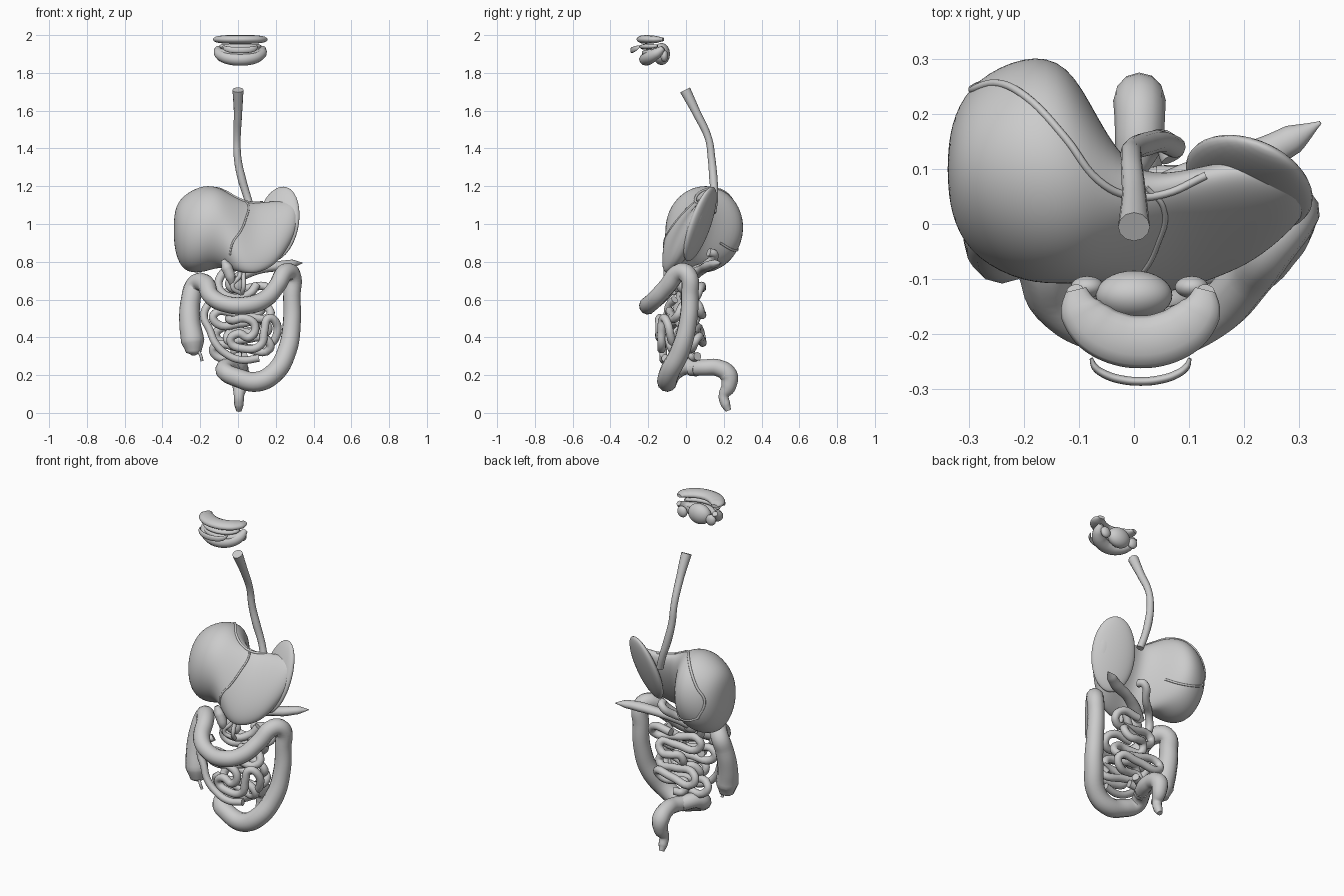
import bpy
import bmesh
from math import sin, cos, pi, radians
from mathutils import Vector, Matrix, Euler
from mathutils.bvhtree import BVHTree

default_cube = bpy.data.objects.get("Cube")
if default_cube:
    bpy.data.objects.remove(default_cube, do_unlink=True)

# One plain colour for every organ
grey = bpy.data.materials.new("plain grey")
grey.use_nodes = True
grey.diffuse_color = (0.6, 0.6, 0.6, 1)
grey.node_tree.nodes["Principled BSDF"].inputs["Base Color"].default_value = (0.6, 0.6, 0.6, 1)


def finish(name, bm):
    """Turn a bmesh into a smooth shaded object."""
    bmesh.ops.recalc_face_normals(bm, faces=bm.faces)
    for face in bm.faces:
        face.smooth = True
    mesh = bpy.data.meshes.new(name)
    bm.to_mesh(mesh)
    bm.free()
    mesh.materials.append(grey)
    obj = bpy.data.objects.new(name, mesh)
    bpy.context.collection.objects.link(obj)
    return obj


def tube(name, points, radii, flat=1.0, level=0.0):
    """Smooth tube through the points; radii may be one number or one per point.
    flat squashes the tube towards the height called level."""
    if not isinstance(radii, (list, tuple)):
        radii = [radii] * len(points)
    curve = bpy.data.curves.new(name, "CURVE")
    curve.dimensions = "3D"
    curve.bevel_depth = 1.0
    curve.bevel_resolution = 4
    curve.resolution_u = 6
    curve.use_fill_caps = True
    spline = curve.splines.new("BEZIER")
    spline.bezier_points.add(len(points) - 1)
    for knot, point, radius in zip(spline.bezier_points, points, radii):
        knot.co = point
        knot.radius = radius
        knot.handle_left_type = knot.handle_right_type = "AUTO"
    helper = bpy.data.objects.new(name + " path", curve)
    bpy.context.collection.objects.link(helper)
    bpy.context.view_layer.update()
    graph = bpy.context.evaluated_depsgraph_get()
    mesh = bpy.data.meshes.new_from_object(helper.evaluated_get(graph))
    bm = bmesh.new()
    bm.from_mesh(mesh)
    for vert in bm.verts:
        vert.co.z = level + (vert.co.z - level) * flat
    bpy.data.objects.remove(helper, do_unlink=True)
    bpy.data.meshes.remove(mesh)
    return finish(name, bm)


def ellipsoid(name, centre, size, turn=(0, 0, 0)):
    bm = bmesh.new()
    place = Matrix.LocRotScale(Vector(centre), Euler([radians(a) for a in turn]), Vector(size))
    bmesh.ops.create_uvsphere(bm, u_segments=32, v_segments=20, radius=1, matrix=place)
    return finish(name, bm)


def loft(name, sections, sides=24):
    """Skin tilted ellipses standing across x: (x, y, z, depth, height, tilt)."""
    bm = bmesh.new()
    rings = []
    for x, y, z, depth, height, tilt in sections:
        lean = radians(tilt)
        ring = []
        for i in range(sides):
            angle = 2 * pi * i / sides
            a, b = depth * cos(angle), height * sin(angle)
            ring.append(bm.verts.new((x, y + a * cos(lean) + b * sin(lean),
                                      z + b * cos(lean) - a * sin(lean))))
        rings.append(ring)
    for first, second in zip(rings, rings[1:]):
        for i in range(sides):
            j = (i + 1) % sides
            bm.faces.new((first[i], first[j], second[j], second[i]))
    bm.faces.new(rings[0])
    bm.faces.new(rings[-1])
    obj = finish(name, bm)
    smooth = obj.modifiers.new("smooth", "SUBSURF")
    smooth.levels = smooth.render_levels = 2
    return obj


# Liver: deep rounded lobe tapering to a thin leaning lobe
liver = loft("liver", [
    (-.34, .1, .97, .03, .05, 0), (-.33, .1, .965, .1, .13, 5),
    (-.29, .1, .95, .165, .205, 8), (-.2, .1, .97, .21, .235, 10),
    (-.12, .095, .985, .205, .22, 12), (-.065, .04, .97, .145, .21, 18),
    (0, -.02, .94, .08, .21, 24), (.08, -.015, .92, .06, .21, 27),
    (.16, .01, .94, .06, .2, 27), (.22, .025, .965, .055, .175, 27),
    (.28, .045, 1.01, .042, .12, 25), (.315, .05, 1.04, .015, .06, 25)])
ellipsoid("liver_left_flap", (.21, .075, 1), (.122, .035, .21), (-20, 0, -24))

# Ligament bands laid on the liver surface
bpy.context.view_layer.update()
surface = BVHTree.FromObject(liver, bpy.context.evaluated_depsgraph_get())


def on_liver(points):
    return [surface.find_nearest(Vector(p))[0] for p in points]


tube("dividing_ligament", on_liver([
    (.03, .07, 1.15), (.06, .02, 1.12), (.05, -.06, 1.04), (.02, -.1, .97),
    (-.03, -.13, .9), (-.07, -.15, .82)]), .005)
tube("crown_ligament", on_liver([
    (-.28, .3, .88), (-.3, .25, 1), (-.26, .27, 1.08), (-.2, .24, 1.15), (-.12, .16, 1.2),
    (-.06, .08, 1.18), (0, .05, 1.15), (.06, .05, 1.13), (.13, .09, 1.12)]), .007)
tube("underside_ligament", on_liver([
    (-.28, .3, .88), (-.2, .3, .85), (-.12, .25, .86), (-.07, .18, .9)]), .006)

# Gullet
tube("gullet", [
    (0, -.005, 1.71), (0, .055, 1.59), (-.005, .12, 1.45), (-.002, .135, 1.35),
    (.02, .145, 1.24), (.05, .15, 1.14), (.075, .14, 1.06)],
    [.029, .022, .019, .02, .022, .02, .02])

# Large bowel, from the blind pouch round to the outlet
tube("large_bowel", [
    (-.235, -.05, .305), (-.235, -.05, .32), (-.24, -.047, .38), (-.255, -.03, .48),
    (-.25, -.005, .6), (-.225, .005, .68), (-.175, -.06, .685), (-.14, -.145, .615),
    (-.06, -.19, .575), (.05, -.2, .57), (.14, -.165, .6), (.205, -.1, .67),
    (.255, -.03, .745), (.285, .01, .73), (.285, .02, .62), (.285, .01, .48),
    (.26, -.03, .33), (.19, -.09, .21), (.1, -.1, .165), (0, -.09, .185),
    (-.07, -.06, .22), (-.06, -.01, .245), (-.01, .06, .235)],
    [.01, .04, .062, .056, .052, .05, .048, .046, .044, .047, .046, .046,
     .048, .048, .046, .048, .052, .053, .053, .05, .047, .045, .043])
tube("end_bowel", [
    (-.03, .02, .235), (.005, .1, .24), (.01, .17, .238), (.01, .225, .2),
    (.01, .225, .14), (.005, .2, .09), (.005, .21, .045), (.005, .225, .012)],
    [.04, .043, .045, .048, .04, .027, .025, .015])
tube("appendix", [(-.22, -.06, .34), (-.2, -.075, .31), (-.19, -.07, .275)], .008)


# Small bowel: front knot, outer loop and deeper coils
def coil(name, centre, width, top, bottom, depth, swings, radius):
    count = swings * 6
    points = []
    for i in range(count + 1):
        t = i / count
        swing = 2 * pi * swings * t
        spread = width * (.65 + .35 * sin(pi * t + swing / 3))
        points.append((centre[0] + spread * sin(swing),
                       centre[1] + depth * cos(swing * .7),
                       top + (bottom - top) * t + .02 * sin(2 * swing)))
    tube(name, points, radius)


tube("front_small_bowel", [
    (-.05, -.07, .5), (-.03, -.12, .49), (.04, -.14, .5), (.09, -.14, .46),
    (.06, -.14, .4), (0, -.14, .42), (-.04, -.13, .38), (.03, -.13, .34),
    (.12, -.13, .36), (.14, -.13, .44), (.16, -.12, .5), (.2, -.1, .48),
    (.2, -.08, .4), (.14, -.06, .34)], .022)
coil("middle_small_bowel", (.02, -.05), .18, .56, .3, .04, 3, .022)
coil("rear_small_bowel", (.04, .05), .17, .66, .3, .035, 4, .022)
tube("outer_small_bowel", [
    (-.12, -.06, .6), (-.16, -.09, .57), (-.18, -.1, .51), (-.15, -.11, .44),
    (-.12, -.12, .37), (-.06, -.12, .31), (.02, -.12, .28), (.11, -.11, .29)], .02)

# Pancreas, gall sac and the ducts around them
tube("pancreas", [
    (.34, .185, .8), (.29, .155, .795), (.22, .12, .78), (.12, .09, .76),
    (.04, .05, .73), (-.03, .01, .68)], [.003, .027, .033, .03, .035, .03], .8, .77)
ellipsoid("pancreas_head", (-.02, -.02, .68), (.05, .03, .045), (0, 30, 0))
tube("gall_sac", [
    (-.08, -.09, .81), (-.06, -.09, .77), (-.04, -.09, .72), (-.03, -.08, .67)],
    [.012, .03, .027, .01])
tube("first_gut_loop", [
    (.07, .12, .85), (.055, .15, .84), (0, .1, .78), (-.08, .03, .74), (-.1, 0, .66),
    (-.03, -.01, .61), (.06, .03, .63), (.1, .05, .68)], .022)
for side in (-1, 1):
    tube("gall_duct", [
        (.02 + .03 * side, -.05, .8), (.02 + .01 * side, -.07, .73),
        (.03 * side, -.09, .67), (.02, -.06, .63)], .012)


# Mouth: stacked horseshoe bands around the tongue
def horseshoe(name, half_width, back, reach, level, rise, radius, flat):
    points, radii = [], []
    for i in range(-4, 5):
        t = i / 4
        points.append((.012 + half_width * sin(t * pi / 2), back - reach * cos(t * pi / 2),
                       level + rise * t * t / flat))
        radii.append(radius * (1 - .6 * t ** 4))
    tube(name, points, radii, flat, level)


horseshoe("upper_palate", .118, -.12, .095, 1.977, 0, .048, .48)
horseshoe("upper_gum", .1, -.15, .07, 1.938, .005, .025, .6)
horseshoe("lower_gum", .11, -.13, .075, 1.905, .015, .03, .6)
horseshoe("lower_jaw", .12, -.12, .09, 1.872, .06, .038, .9)
horseshoe("lip", .09, -.245, .042, 1.92, .02, .008, 2)
ellipsoid("tongue", (0, -.13, 1.9), (.07, .045, .058))
for side in (-1, 1):
    ellipsoid("mouth_gland", (.01 + .095 * side, -.115, 1.89), (.03, .02, .032), (0, 20 * side, 0))
